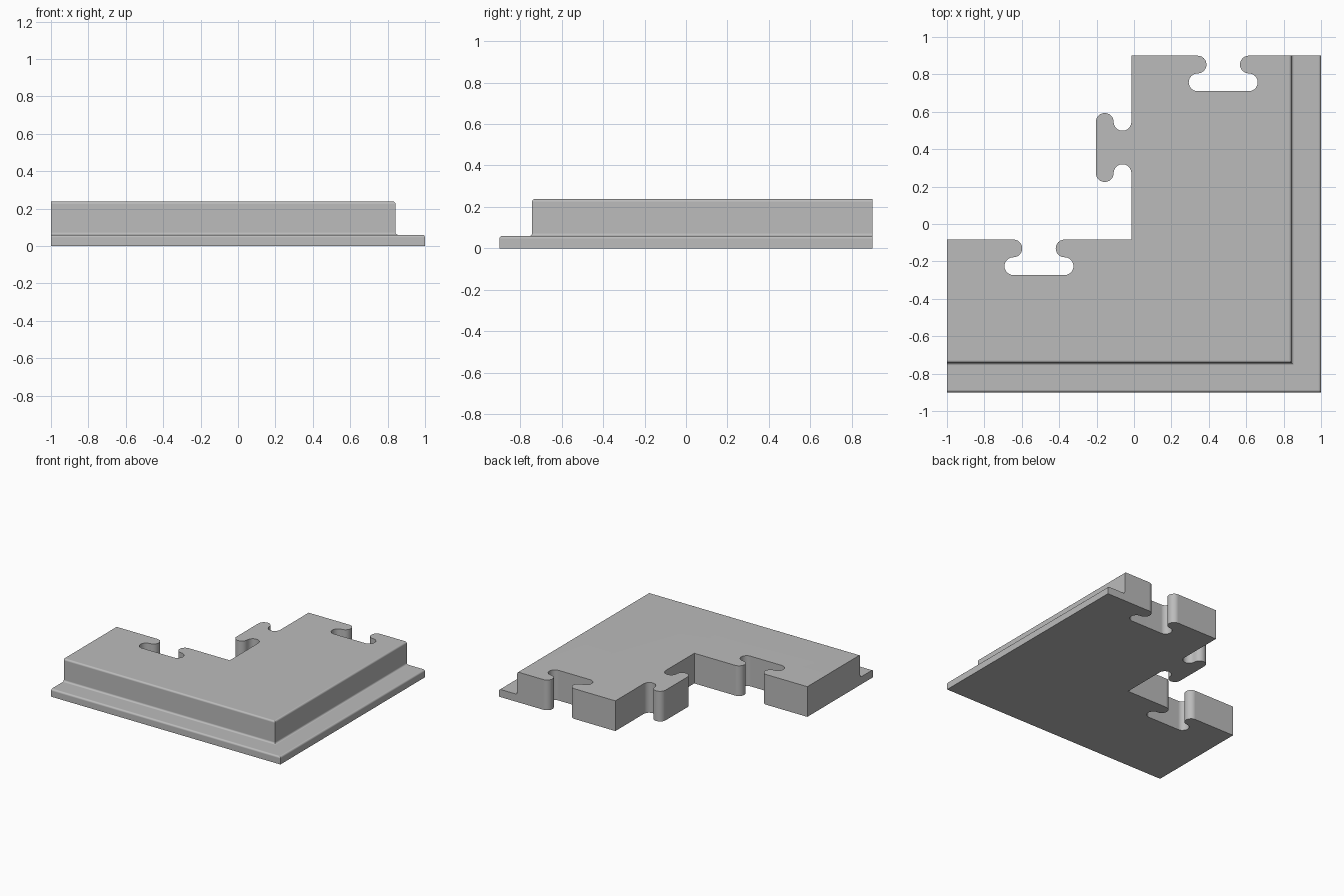
import bpy, bmesh
from math import sin, cos, pi
from mathutils import Vector

cube = bpy.data.objects.get("Cube")
if cube:
    bpy.data.objects.remove(cube, do_unlink=True)

W, D, H = 1.0, 0.9, 0.238       # half width, half depth, height
LIP, STEP = 0.06, 0.158         # flange height and width
R, HALF = 0.0475, 0.137         # joint arc radius and arc centre offset
INNER_X, INNER_Y = -0.014, -0.083


def arc(cx, cy, r, a0, a1, n):
    return [(cx + r * cos(a0 + (a1 - a0) * i / n), cy + r * sin(a0 + (a1 - a0) * i / n))
            for i in range(n + 1)]


def joint(center, along, into):
    """Outline of one interlocking key, walked in direction along."""
    half = arc(-HALF, R, R, -pi / 2, pi / 2, 12)
    half += arc(-HALF, 3 * R, R, -pi / 2, -3 * pi / 2, 12)[1:]
    outline = half + [(-s, d) for s, d in reversed(half)]
    c, t, n = Vector(center), Vector(along), Vector(into)
    return [c + t * s + n * d for s, d in outline]


# Edge profile: (inset from the outer edge, height)
r = 0.014
profile = [(0, 0)]
profile += arc(r, LIP - r, r, pi, pi / 2, 5)
profile += arc(STEP - r, LIP + r, r, -pi / 2, 0, 5)
profile += arc(STEP + r, H - r, r, pi, pi / 2, 5)

# Inner outline: two sockets and one tab around the inside corner
inner = joint((0.477, D), (-1, 0), (0, -1))
inner += [Vector((INNER_X, D))]
inner += joint((INNER_X, 0.409), (0, -1), (-1, 0))
inner += [Vector((INNER_X, INNER_Y))]
inner += joint((-0.508, INNER_Y), (-1, 0), (0, -1))
inner += [Vector((-W, INNER_Y))]

bm = bmesh.new()
rows = [[bm.verts.new(p) for p in ((-W, -D + d, z), (W - d, -D + d, z), (W - d, D, z))]
        for d, z in profile]
low = [bm.verts.new((p.x, p.y, 0)) for p in inner]
high = [bm.verts.new((p.x, p.y, H)) for p in inner]

# Stepped outer border
for a, b in zip(rows, rows[1:]):
    for i in range(2):
        bm.faces.new((a[i], a[i + 1], b[i + 1], b[i]))
# Inner walls
for i in range(len(inner) - 1):
    bm.faces.new((low[i], high[i], high[i + 1], low[i + 1]))
# Underside, top and the two cut ends
bm.faces.new(rows[0] + low)
bm.faces.new(rows[-1] + high)
bm.faces.new([row[2] for row in rows] + [high[0], low[0]])
bm.faces.new([row[0] for row in rows] + [high[-1], low[-1]])
bmesh.ops.recalc_face_normals(bm, faces=bm.faces)

mesh = bpy.data.meshes.new("corner_tile")
bm.to_mesh(mesh)
bm.free()
tile = bpy.data.objects.new("corner_tile", mesh)
bpy.context.collection.objects.link(tile)

# Single grey material
grey = bpy.data.materials.new("grey")
grey.use_nodes = True
colour = (0.5, 0.5, 0.5, 1)
grey.diffuse_color = colour
grey.node_tree.nodes["Principled BSDF"].inputs["Base Color"].default_value = colour
mesh.materials.append(grey)

# Smooth rounds with crisp edges
bpy.ops.object.select_all(action="DESELECT")
tile.select_set(True)
bpy.context.view_layer.objects.active = tile
bpy.ops.object.shade_smooth_by_angle(angle=pi / 6)
weighted = tile.modifiers.new("flat_faces", "WEIGHTED_NORMAL")
weighted.keep_sharp = True
